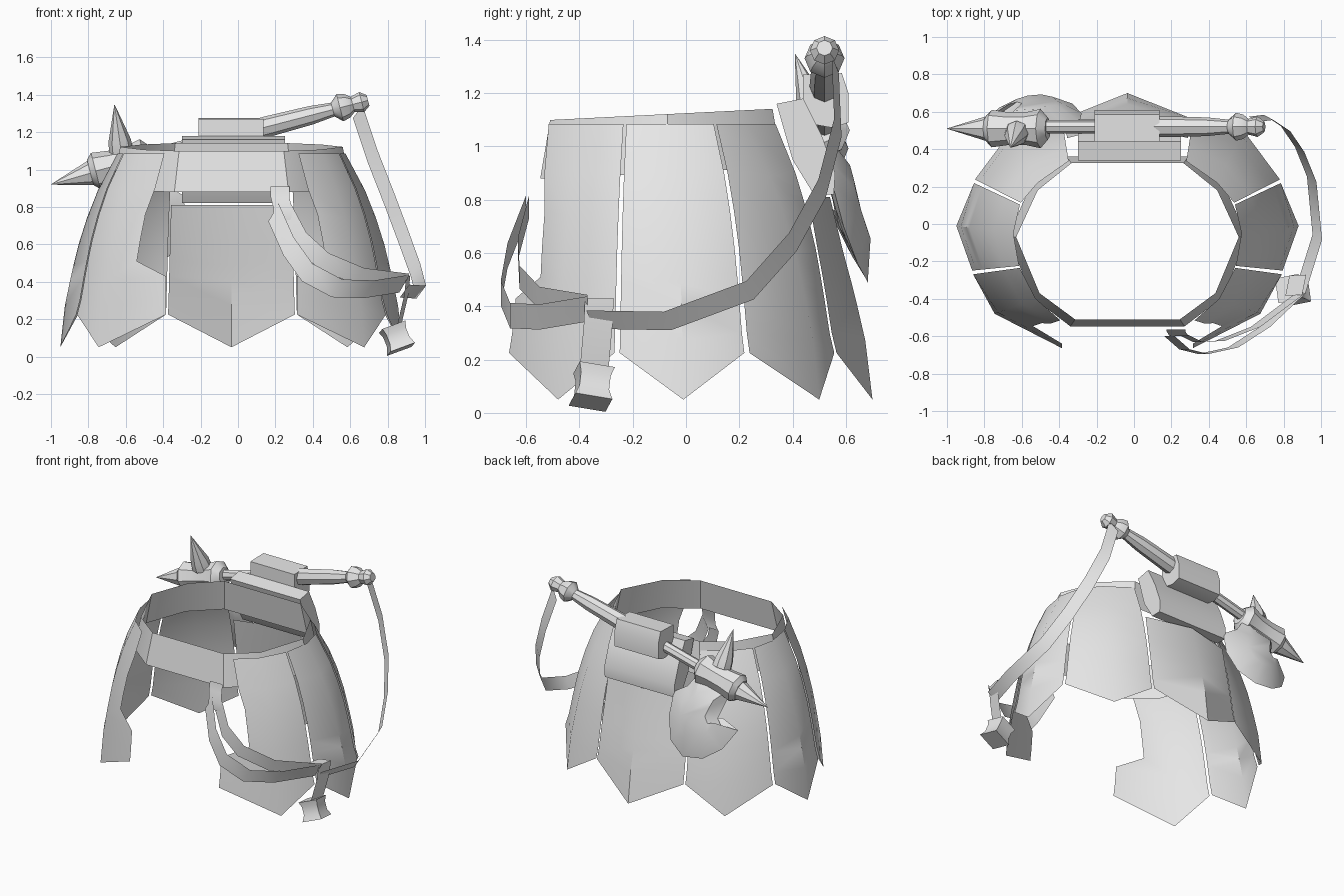
import bpy, bmesh, math
from mathutils import Vector

if "Cube" in bpy.data.objects:
    bpy.data.objects.remove(bpy.data.objects["Cube"])

CX = -0.035  # mirror plane of the skirt
metal = bpy.data.materials.new("light_grey")
metal.diffuse_color = (0.8, 0.8, 0.8, 1)
metal.use_nodes = True
metal.node_tree.nodes["Principled BSDF"].inputs["Base Color"].default_value = metal.diffuse_color


def make(name, verts, faces, sheet=False):
    """Mesh object; open sheets face away from the vertical axis."""
    bm = bmesh.new()
    vs = [bm.verts.new(v) for v in verts]
    for f in faces:
        bm.faces.new([vs[i] for i in f])
    if sheet:
        bm.normal_update()
        out = sum(f.normal.xy.dot(f.calc_center_median().xy) for f in bm.faces)
        if out < 0:
            bmesh.ops.reverse_faces(bm, faces=bm.faces[:])
    else:
        bmesh.ops.recalc_face_normals(bm, faces=bm.faces[:])
    me = bpy.data.meshes.new(name)
    bm.to_mesh(me)
    bm.free()
    me.materials.append(metal)
    ob = bpy.data.objects.new(name, me)
    bpy.context.collection.objects.link(ob)
    return ob


def grid(name, rows, closed=False):
    """Sheet through rows of points."""
    n = len(rows[0])
    verts = [p for r in rows for p in r]
    faces = []
    for i in range(len(rows) - 1):
        for j in range(n if closed else n - 1):
            k = (j + 1) % n
            faces.append((i * n + j, i * n + k, (i + 1) * n + k, (i + 1) * n + j))
    return make(name, verts, faces, True)


def ribbon(name, path, width, across=(0, 0, 1)):
    """Flat strap along a path, widened along one direction."""
    a = Vector(across).normalized() * width / 2
    return grid(name, [[Vector(p) + a, Vector(p) - a] for p in path])


def lathe(name, start, direction, profile, sides=8, spin=0.0):
    """Turned solid: profile of (distance, radius) along a direction."""
    d = Vector(direction).normalized()
    u = d.cross(Vector((0, 1, 0))).normalized()
    v = d.cross(u)
    verts, faces = [], []
    for t, r in profile:
        for j in range(sides):
            a = 2 * math.pi * j / sides + spin
            verts.append(Vector(start) + d * t + (u * math.cos(a) + v * math.sin(a)) * r)
    for i in range(len(profile) - 1):
        for j in range(sides):
            k = (j + 1) % sides
            faces.append((i * sides + j, i * sides + k, (i + 1) * sides + k, (i + 1) * sides + j))
    last = (len(profile) - 1) * sides
    faces += [tuple(range(sides)), tuple(range(last, last + sides))]
    return make(name, verts, faces)


def prism(name, section, x0, x1):
    """Solid with a (y, z) section, running along x."""
    n = len(section)
    verts = [(x, y, z) for x in (x0, x1) for y, z in section]
    faces = [(i, (i + 1) % n, (i + 1) % n + n, i + n) for i in range(n)]
    return make(name, verts, faces + [tuple(range(n)), tuple(range(n, 2 * n))])


# Waist belt, flaring slightly downwards
half = [(0.28, -0.51), (0.47, -0.37), (0.595, -0.07), (0.48, 0.18), (0.30, 0.325)]
ring = half + [(-x, y) for x, y in reversed(half)]
belt = []
for z, flare in ((1.12, 0), (0.9, 0.045)):
    row = []
    for x, y in ring:
        o = Vector((x, y + 0.1)).normalized() * flare
        row.append((CX + x + o.x, y + o.y, z + 0.02 * (y + 0.1) / 0.4))
    belt.append(row)
grid("waist_belt", belt, closed=True)

# Skirt panels: three columns (edge, middle, edge), each given at top and bottom
LEVELS = [(1.085, 0), (0.9, 0.34), (0.76, 0.53), (0.62, 0.68), (0.51, 0.77),
          (0.43, 0.83), (0.3, 0.92), (0.225, 1)]
CUT = [0, 0.25, 0.42, 0.47, 0.5, 0.0, 0, 0]  # notch in the front panels' inner edge


def panel(name, top, bottom, side=1, notched=False, z_top=2):
    rows = []
    for (z, t), cut in zip(LEVELS, CUT):
        if z > z_top:
            continue
        pts = [Vector(a).lerp(Vector(b), t) for a, b in zip(top, bottom)]
        # narrow gap between neighbouring panels
        d = (pts[2] - pts[0]).normalized() * 0.006
        pts[0] += d
        pts[2] -= d
        if notched:
            pts[0] = pts[0].lerp(pts[1], cut)
        zm = 0.05 if z < 0.23 else z - 0.03 * t
        rows.append([(CX + side * p.x, p.y, h) for p, h in zip(pts, (z, zm, z))])
    if z_top < 2:
        rows[0] = [(x, y, z_top) for x, y, z in rows[0]]
    grid(name, rows)


for side, label in ((1, "right"), (-1, "left")):
    panel("front_panel_" + label, [(0.355, -0.52), (0.49, -0.40), (0.58, -0.23)],
          [(0.345, -0.668), (0.71, -0.48), (0.83, -0.265)], side, True)
    panel("side_panel_" + label, [(0.58, -0.23), (0.61, -0.05), (0.575, 0.11)],
          [(0.83, -0.255), (0.915, -0.01), (0.82, 0.225)], side)
    panel("back_side_panel_" + label, [(0.575, 0.11), (0.48, 0.22), (0.31, 0.34)],
          [(0.82, 0.235), (0.62, 0.50), (0.345, 0.56)], side)
panel("back_panel", [(-0.31, 0.34), (0, 0.36), (0.31, 0.34)],
      [(-0.345, 0.565), (0, 0.70), (0.345, 0.565)], z_top=0.81)

# Strap loop on the belt, with straps sweeping round to the right
ribbon("belt_loop", [(0.225, -0.565, 0.91), (0.225, -0.575, 0.85),
                     (0.24, -0.60, 0.79), (0.235, -0.60, 0.73)], 0.10, (1, 0, 0))
ribbon("lower_strap", [(0.19, -0.60, 0.77), (0.27, -0.67, 0.59), (0.37, -0.695, 0.45),
                       (0.53, -0.66, 0.365), (0.70, -0.55, 0.36), (0.89, -0.37, 0.39)],
       0.11, (0.5, 0, 0.85))
ribbon("upper_strap", [(0.26, -0.59, 0.77), (0.34, -0.63, 0.62), (0.46, -0.625, 0.51),
                       (0.65, -0.55, 0.43), (0.89, -0.37, 0.40)], 0.10, (0.5, 0, 0.85))
ribbon("long_strap", [(0.89, -0.36, 0.35), (0.98, -0.07, 0.345), (0.95, 0.24, 0.46),
                      (0.885, 0.40, 0.64), (0.81, 0.51, 0.84), (0.72, 0.57, 1.07),
                      (0.64, 0.56, 1.31)], 0.09, (0.55, -0.3, 0.75))

# Hanging strap end and its weight
ribbon("hanging_strap", [(0.82, -0.33, 0.42), (0.91, -0.325, 0.43), (0.90, -0.33, 0.33),
                         (0.86, -0.345, 0.16)], 0.11, (0.2, 1, 0))
lathe("strap_weight", (0.825, -0.345, 0.16), (0.35, -0.1, -0.9),
      [(0, 0.095), (0.035, 0.08), (0.09, 0.08), (0.13, 0.10)], 4, 0.6)

# Holster pad and tube on the back
prism("holster_pad", [(0.34, 1.16), (0.44, 1.18), (0.51, 1.04), (0.56, 0.90),
                      (0.555, 0.82), (0.48, 0.82), (0.40, 0.95)], -0.30, 0.25)
prism("holster_tube", [(0.44, 1.27), (0.585, 1.275), (0.61, 1.20), (0.61, 1.09),
                       (0.55, 1.07), (0.44, 1.09)], -0.21, 0.135)

# Weapon shaft, grip and pommel, tilted up to the right
AXIS = Vector((1, 0, 0.26)).normalized()
lathe("shaft", (-0.62, 0.52, 1.035), AXIS, [(0, 0.036), (0.8, 0.036)])
lathe("grip", (0.10, 0.52, 1.215), AXIS,
      [(0, 0.055), (0.06, 0.056), (0.30, 0.05), (0.42, 0.038), (0.46, 0.075),
       (0.50, 0.065), (0.53, 0.042), (0.58, 0.055), (0.615, 0.03)])

# Weapon head with two spikes
lathe("weapon_head", (-0.79, 0.51, 0.985), AXIS,
      [(0, 0.07), (0.03, 0.10), (0.12, 0.088), (0.22, 0.088), (0.30, 0.105), (0.34, 0.06)])
lathe("upper_spike", (-0.625, 0.49, 1.10), (-0.035, -0.08, 0.245),
      [(0, 0.065), (0.06, 0.06), (0.262, 0.001)])
lathe("end_spike", (-0.74, 0.51, 0.995), (-0.26, 0, -0.075),
      [(0, 0.07), (0.04, 0.07), (0.27, 0.001)])

# Curved axe blade: a lens shape around a crescent outline
outline = [(-0.48, 1.04), (-0.40, 0.93), (-0.29, 0.86), (-0.28, 0.70), (-0.33, 0.56),
           (-0.45, 0.49), (-0.60, 0.51), (-0.72, 0.59), (-0.80, 0.72), (-0.71, 0.70),
           (-0.66, 0.78), (-0.70, 0.90), (-0.74, 1.0)]


def blade_y(x, z):
    return 0.53 + 0.28 * (1.04 - z) - 0.7 * (x + 0.5) ** 2


n = len(outline)
verts = [(x, blade_y(x, z), z) for x, z in outline]
for off in (0.055, -0.04):
    for x, z in outline:
        px, pz = x * 0.5 - 0.27, z * 0.5 + 0.41
        verts.append((px, blade_y(px, pz) + off, pz))
faces = []
for b in (n, 2 * n):
    for i in range(n):
        k = (i + 1) % n
        faces.append((i, k, b + k, b + i))
    faces.append(tuple(range(b, b + n)))
make("axe_blade", verts, faces)

# Smooth shading with sharp edges kept
for ob in bpy.context.scene.objects:
    ob.select_set(True)
    bpy.context.view_layer.objects.active = ob
bpy.ops.object.shade_smooth_by_angle(angle=math.radians(35))
